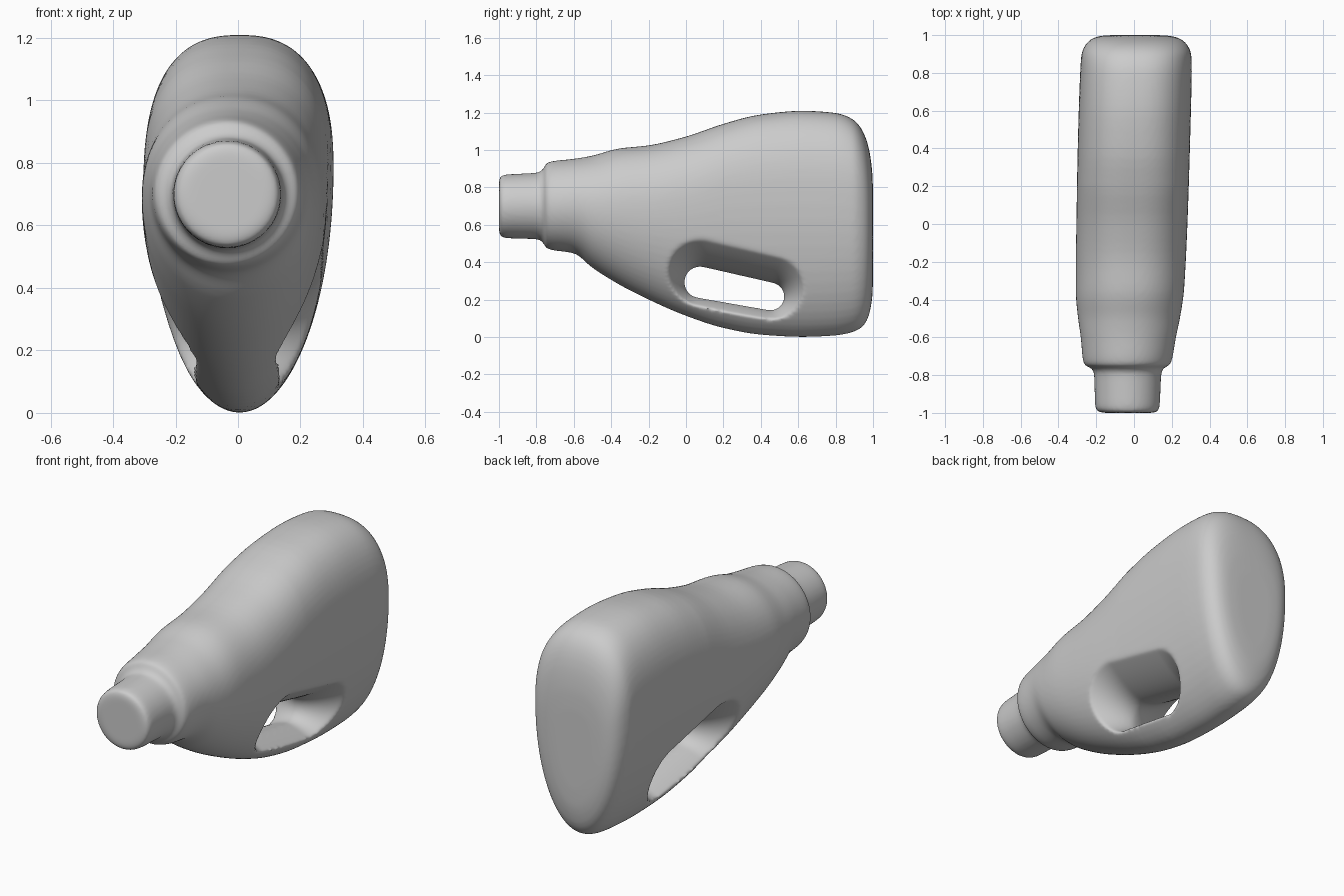
import bpy, bmesh, math

if "Cube" in bpy.data.objects:
    bpy.data.objects.remove(bpy.data.objects["Cube"])

N = 64  # points around each body section

# Body stations along the bottle: y, z bottom, z top, x left, x right
STATIONS = [
    (-1.00, .575, .825, -.155, .09), (-.995, .545, .855, -.185, .12),
    (-.97, .53, .868, -.205, .135), (-.79, .522, .88, -.212, .145),
    (-.765, .505, .897, -.225, .155), (-.745, .475, .93, -.262, .19),
    (-.71, .464, .941, -.272, .203), (-.60, .448, .953, -.282, .222),
    (-.50, .37, .970, -.296, .243), (-.36, .282, 1.008, -.308, .264),
    (-.20, .200, 1.025, -.308, .274), (0, .113, 1.072, -.305, .283),
    (.20, .048, 1.140, -.302, .290), (.40, .012, 1.190, -.298, .296),
    (.62, 0, 1.21, -.292, .302), (.80, .008, 1.198, -.285, .306),
    (.89, .026, 1.165, -.279, .304), (.94, .052, 1.11, -.262, .287),
    (.972, .10, 1.03, -.235, .258), (.988, .16, .95, -.205, .225),
    (.997, .23, .86, -.165, .18), (1.0, .32, .77, -.11, .12),
]


def smooth_steps(rows, steps):
    """Monotone spline through rows, so no overshoot at the steps."""
    def slope(a, b, c):
        p, q = b - a, c - b
        return 0 if p * q <= 0 else 2 * p * q / (p + q)
    last, out = len(rows) - 1, []
    for i in range(last):
        a, b = rows[max(i - 1, 0)], rows[i]
        c, d = rows[i + 1], rows[min(i + 2, last)]
        for s in range(steps):
            t = s / steps
            h = (2*t**3 - 3*t*t + 1, t**3 - 2*t*t + t, 3*t*t - 2*t**3, t**3 - t*t)
            out.append([h[0]*q + h[1]*slope(p, q, r) + h[2]*r + h[3]*slope(q, r, u)
                        for p, q, r, u in zip(a, b, c, d)])
    return out + [list(rows[-1])]


def loft(name, rings):
    """Closed, capped skin over a series of point rings."""
    bm = bmesh.new()
    loops = [[bm.verts.new(p) for p in ring] for ring in rings]
    n = len(rings[0])
    for a, b in zip(loops, loops[1:]):
        for i in range(n):
            j = (i + 1) % n
            bm.faces.new((a[i], a[j], b[j], b[i]))
    bm.faces.new(loops[0])
    bm.faces.new(loops[-1])
    bmesh.ops.recalc_face_normals(bm, faces=bm.faces)
    mesh = bpy.data.meshes.new(name)
    bm.to_mesh(mesh)
    bm.free()
    obj = bpy.data.objects.new(name, mesh)
    bpy.context.collection.objects.link(obj)
    return obj


def body_ring(y, zb, zt, xl, xr):
    """Round at the neck, egg-shaped with a squarer top further back."""
    k = min(max((y + .7) / .9, 0), 1)
    zc = zb + (zt - zb) * (.5 + .15 * k)
    cx, hw = (xl + xr) / 2, (xr - xl) / 2
    ring = []
    for i in range(N):
        a = 2 * math.pi * i / N
        c, s = math.cos(a), math.sin(a)
        e = 2 / (2 + .5 * k) if s > 0 else 1
        x = math.copysign(abs(c) ** e, c) * hw
        z = abs(s) ** e * (zt - zc) if s > 0 else s * (zc - zb)
        ring.append((cx + x, y, zc + z))
    return ring


def slot_ring(x):
    """Tilted capsule outline that flares toward the outside."""
    grow = .09 * (abs(x) / .2) ** 1.6
    (y0, z0, r0), (y1, z1, r1) = (.075, .293, .083), (.452, .217, .073)
    tilt = math.atan2(z1 - z0, y1 - y0)
    ring = []
    for i in range(48):
        a = 2 * math.pi * (i + .5) / 48
        y, z, r = (y1, z1, r1) if math.cos(a) > 0 else (y0, z0, r0)
        ring.append((x, y + (r + grow) * math.cos(a + tilt),
                     z + (r + grow) * math.sin(a + tilt)))
    return ring


# Bottle with neck, shoulder and body in one skin
bottle = loft("bottle", [body_ring(*r) for r in smooth_steps(STATIONS, 4)])

# Handle opening
cutter = loft("handle_cutter", [slot_ring(-.4 + .8 * i / 32) for i in range(33)])
cutter.hide_render = True
cut = bottle.modifiers.new("handle_hole", 'BOOLEAN')
cut.operation, cut.solver, cut.object = 'DIFFERENCE', 'EXACT', cutter

# Even mesh and softened edges
remesh = bottle.modifiers.new("even_mesh", 'REMESH')
remesh.mode, remesh.voxel_size, remesh.use_smooth_shade = 'VOXEL', .011, True
soft = bottle.modifiers.new("soften", 'SMOOTH')
soft.factor, soft.iterations = .5, 8

bpy.context.view_layer.objects.active = bottle
bottle.select_set(True)
for m in list(bottle.modifiers):
    bpy.ops.object.modifier_apply(modifier=m.name)
bpy.data.objects.remove(cutter)
